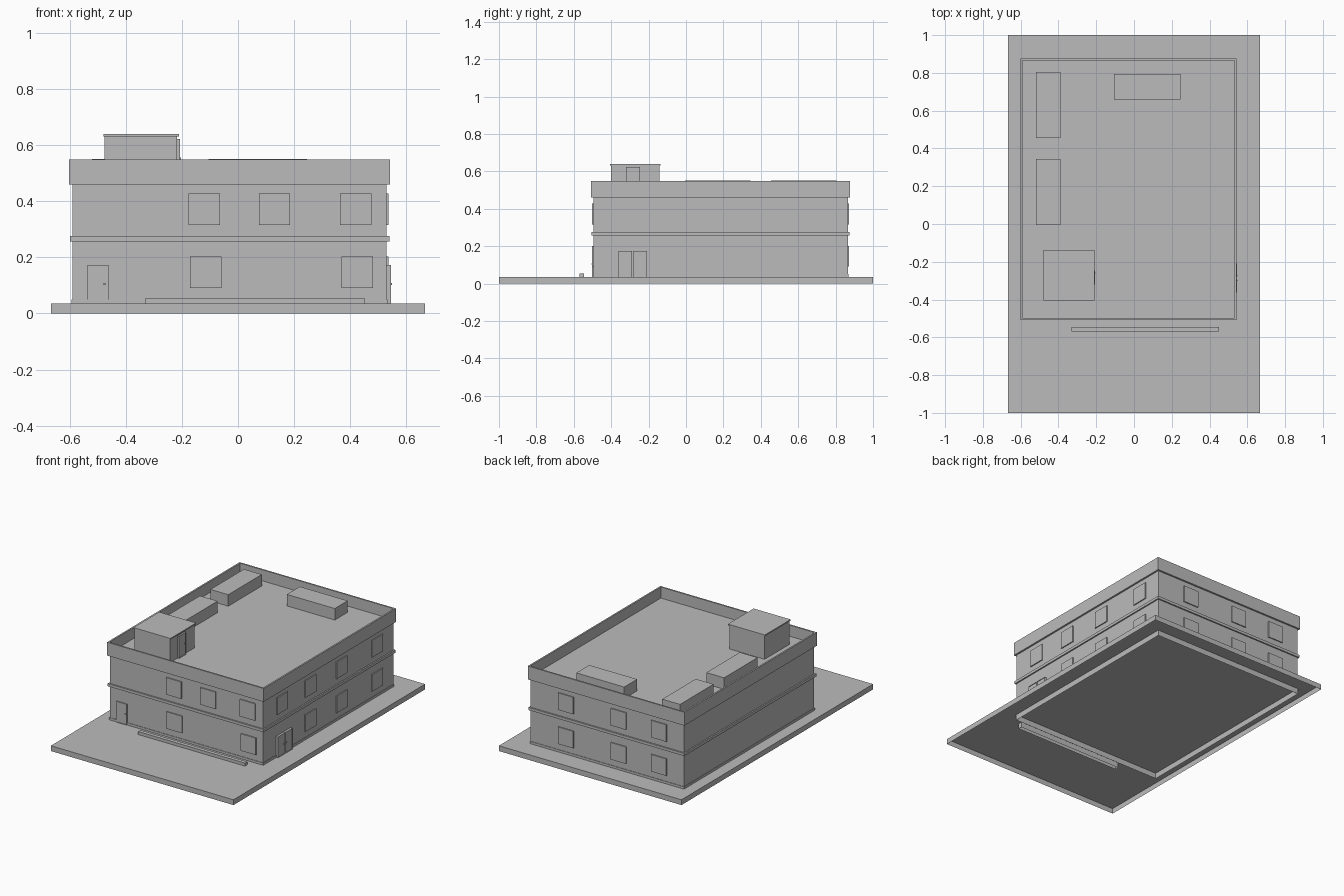
import bpy
import bmesh
from mathutils import Vector

cube = bpy.data.objects.get("Cube")
if cube:
    bpy.data.objects.remove(cube, do_unlink=True)

grey = bpy.data.materials.new("plain grey")
grey.use_nodes = True
grey.diffuse_color = (0.5, 0.5, 0.5, 1)
grey.node_tree.nodes["Principled BSDF"].inputs["Base Color"].default_value = (0.5, 0.5, 0.5, 1)


def box(name, x, y, z, open_bottom=False, recess=None):
    """Box from (min, max) ranges; recess = (direction, border, depth) sinks one face."""
    bm = bmesh.new()
    bmesh.ops.create_cube(bm, size=1)
    for v in bm.verts:
        v.co = Vector([r[0] if c < 0 else r[1] for c, r in zip(v.co, (x, y, z))])
    bm.normal_update()
    if recess:
        direction, border, depth = Vector(recess[0]), recess[1], recess[2]
        face = max(bm.faces, key=lambda f: f.normal.dot(direction))
        bmesh.ops.inset_region(bm, faces=[face], thickness=border)
        # Straight-sided sink: extrude the inner face inwards
        new = bmesh.ops.extrude_discrete_faces(bm, faces=[face])["faces"][0]
        bmesh.ops.translate(bm, verts=new.verts, vec=-direction * depth)
    if open_bottom:
        bm.normal_update()
        floor = [f for f in bm.faces if f.normal.z < -0.9]
        bmesh.ops.delete(bm, geom=floor, context="FACES_ONLY")
    mesh = bpy.data.meshes.new(name)
    bm.to_mesh(mesh)
    bm.free()
    mesh.materials.append(grey)
    obj = bpy.data.objects.new(name, mesh)
    bpy.context.collection.objects.link(obj)
    return obj


# Building footprint
X0, X1, Y0, Y1 = -0.59, 0.53, -0.495, 0.865
GROUND, ROOF = 0.035, 0.475


def ring(grow):
    return (X0 - grow, X1 + grow), (Y0 - grow, Y1 + grow)


def span(centre, width):
    return centre - width / 2, centre + width / 2


# Ground, walls and horizontal trims
box("ground_slab", (-0.667, 0.667), (-1, 1), (0, GROUND), open_bottom=True)
box("walls", *ring(0), (0, 0.465), open_bottom=True)
box("base_trim", *ring(0.003), (0, 0.05), open_bottom=True)
box("floor_band", *ring(0.009), (0.257, 0.275))
box("roof_parapet", *ring(0.012), (0.46, 0.548), recess=((0, 0, 1), 0.015, 0.073))
box("front_curb", (-0.33, 0.45), (-0.57, -0.545), (0, 0.055), open_bottom=True)

# Windows: centres along each wall for both storeys
UPPER, LOWER = (0.315, 0.427), (0.09, 0.202)
SIZE, PROUD = 0.112, 0.007
for storey, z, front, side in (
    ("upper", UPPER, (-0.12, 0.13, 0.42), (-0.30, -0.005, 0.32, 0.69)),
    ("lower", LOWER, (-0.115, 0.425), (-0.005, 0.32, 0.69)),
):
    for c in front:
        box(f"front_{storey}_window", span(c, SIZE), (Y0 - PROUD, Y0 + 0.01), z)
    for c in side:
        box(f"left_{storey}_window", (X1 - 0.01, X1 + PROUD), span(c, SIZE), z)
    for c in (0.27, -0.115, -0.41):
        box(f"back_{storey}_window", span(c, SIZE), (Y1 - 0.01, Y1 + PROUD), z)

# Front door with knob
DOOR = (GROUND, 0.173)
box("front_door", (-0.537, -0.462), (Y0 - 0.007, Y0 + 0.01), DOOR,
    recess=((0, -1, 0), 0.004, 0.003))
box("front_door_knob", span(-0.476, 0.006), (Y0 - 0.01, Y0), span(0.105, 0.006))

# Double side door with knobs
for c, knob in ((-0.325, -0.299), (-0.246, -0.272)):
    box("side_door", (X1 - 0.01, X1 + 0.015), span(c, 0.074), DOOR,
        recess=((1, 0, 0), 0.004, 0.003))
    box("side_door_knob", (X1, X1 + 0.018), span(knob, 0.006), span(0.105, 0.006))

# Rooftop stair house
box("stair_house", (-0.475, -0.217), (-0.4, -0.142), (ROOF - 0.005, 0.632))
box("stair_house_roof", (-0.48, -0.21), (-0.406, -0.137), (0.631, 0.639))
box("stair_house_door", (-0.225, -0.206), (-0.32, -0.246), (ROOF, 0.622),
    recess=((1, 0, 0), 0.004, 0.003))
box("stair_house_knob", (-0.22, -0.203), span(-0.259, 0.006), span(0.552, 0.006))

# Rooftop units
for x, y in (((-0.52, -0.39), (0.455, 0.805)),
             ((-0.52, -0.39), (-0.005, 0.345)),
             ((-0.105, 0.245), (0.66, 0.795))):
    box("rooftop_unit", x, y, (ROOF - 0.005, 0.551))
